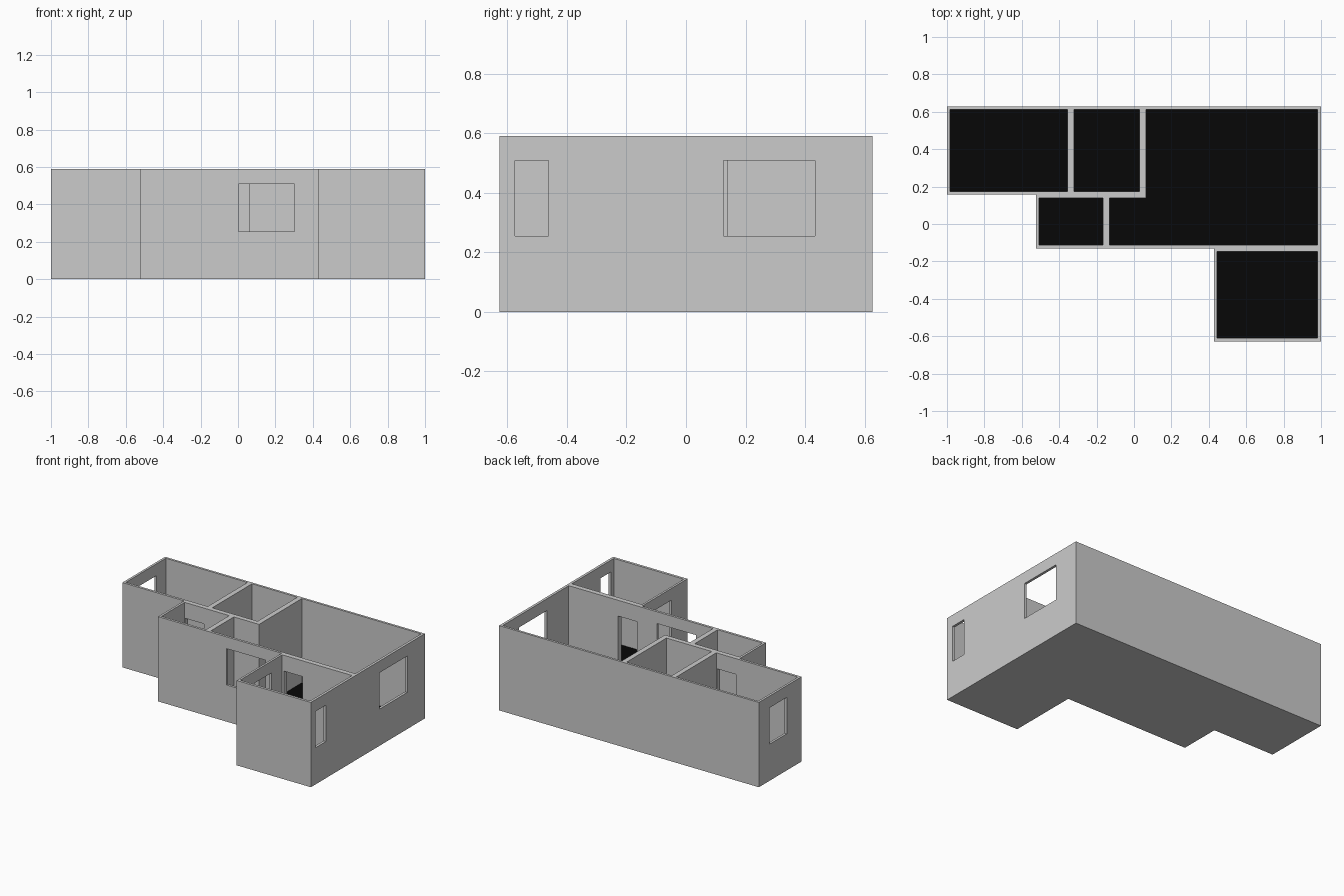
import bpy, bmesh

if "Cube" in bpy.data.objects:
    bpy.data.objects.remove(bpy.data.objects["Cube"])

H, WIN, DOOR, FLOOR = 0.59, (0.255, 0.508), (0.003, 0.48), 0.003


def prism(name, pts, z0, z1):
    """Extrude a flat outline between two heights."""
    bm = bmesh.new()
    face = bm.faces.new([bm.verts.new((x, y, z0)) for x, y in pts])
    new = bmesh.ops.extrude_face_region(bm, geom=[face])["geom"]
    for v in new:
        if isinstance(v, bmesh.types.BMVert):
            v.co.z = z1
    bmesh.ops.recalc_face_normals(bm, faces=bm.faces)
    mesh = bpy.data.meshes.new(name)
    bm.to_mesh(mesh)
    bm.free()
    obj = bpy.data.objects.new(name, mesh)
    bpy.context.collection.objects.link(obj)
    return obj


def rect(x0, x1, y0, y1):
    return [(x0, y0), (x1, y0), (x1, y1), (x0, y1)]


def cut(target, pts, z0, z1):
    """Subtract a prism and discard the cutter."""
    tool = prism("cutter", pts, z0, z1)
    tool.hide_render = True
    mod = target.modifiers.new("cut", 'BOOLEAN')
    mod.operation, mod.solver, mod.object = 'DIFFERENCE', 'EXACT', tool
    bpy.context.view_layer.objects.active = target
    bpy.ops.object.modifier_apply(modifier=mod.name)
    bpy.data.objects.remove(tool)


# House block from its outer outline
walls = prism("walls", [(-1, 0.627), (-1, 0.157), (-0.525, 0.157), (-0.525, -0.13),
                        (0.428, -0.13), (0.428, -0.627), (1, -0.627), (1, 0.627)], 0, H)

# Rooms hollowed out of the block
rooms = {
    "back_left_room": rect(-0.984, -0.355, 0.174, 0.611),
    "back_middle_room": rect(-0.32, 0.029, 0.174, 0.611),
    "front_left_room": rect(-0.509, -0.165, -0.113, 0.14),
    "front_right_room": rect(0.443, 0.982, -0.609, -0.148),
    "main_room": [(-0.13, -0.113), (0.982, -0.113), (0.982, 0.611),
                  (0.064, 0.611), (0.064, 0.14), (-0.13, 0.14)],
}
for pts in rooms.values():
    cut(walls, pts, FLOOR, H + 0.1)

# Windows through the outer walls
for x0, x1, y0, y1 in [(0.96, 1.04, -0.575, -0.462), (0.96, 1.04, 0.126, 0.433),
                       (-1.04, -0.96, 0.32, 0.508), (0.40, 0.46, -0.45, -0.265),
                       (0.004, 0.303, -0.15, -0.10)]:
    cut(walls, rect(x0, x1, y0, y1), *WIN)

# Doorways through the inner walls
for x0, x1, y0, y1 in [(0.457, 0.602, -0.16, -0.10), (-0.507, -0.36, 0.12, 0.19)]:
    cut(walls, rect(x0, x1, y0, y1), *DOOR)

# Black floor sheet in each room
black = bpy.data.materials.new("black_floor")
black.diffuse_color = (0.002, 0.002, 0.002, 1)
black.use_nodes = True
black.node_tree.nodes["Principled BSDF"].inputs["Base Color"].default_value = black.diffuse_color
for name, pts in rooms.items():
    floor = prism(name + "_floor", pts, 0.001, FLOOR + 0.001)
    floor.data.materials.append(black)
